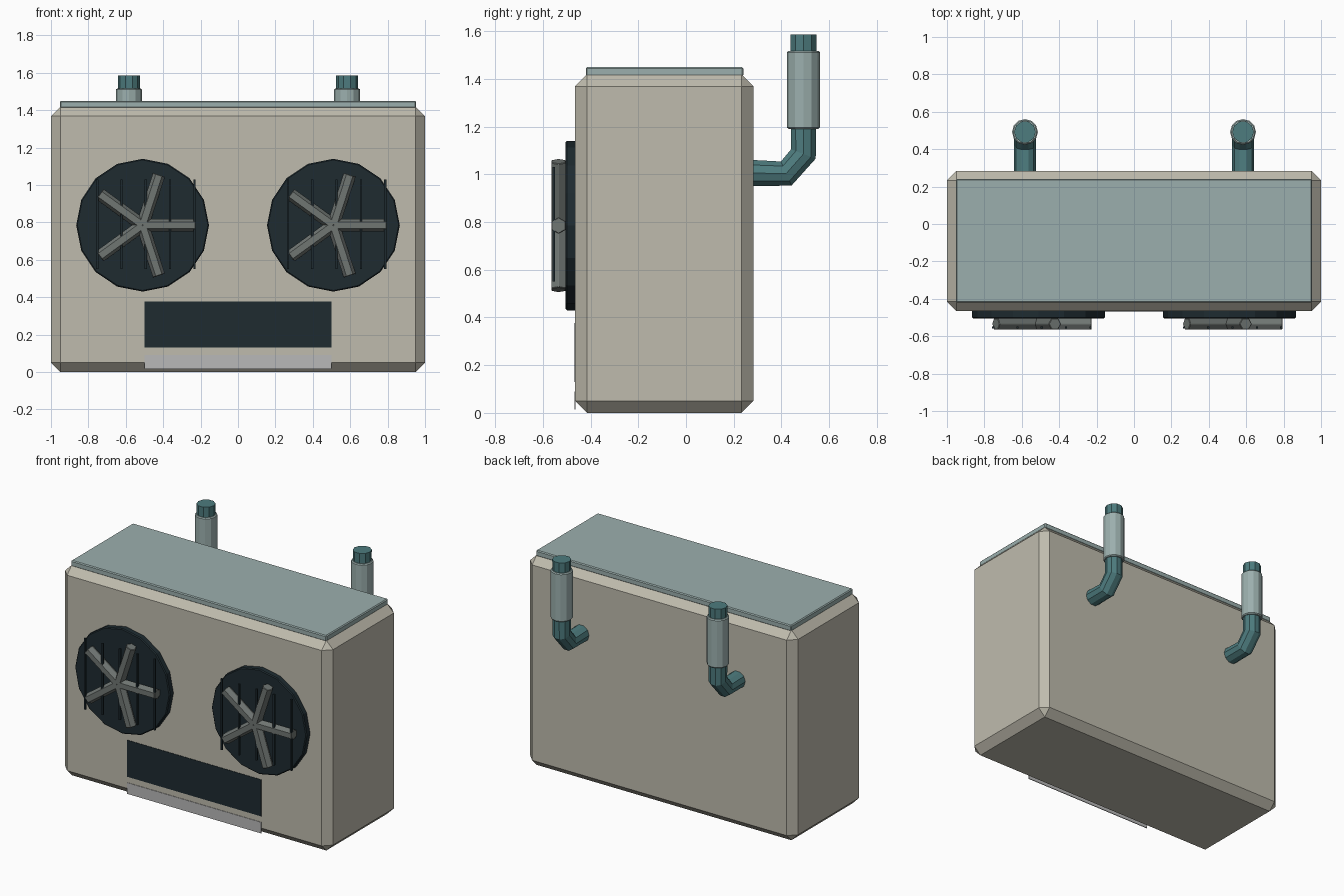
import bpy, bmesh
from math import cos, sin, pi, radians
from mathutils import Vector

if "Cube" in bpy.data.objects:
    bpy.data.objects.remove(bpy.data.objects["Cube"])


def material(name, rgb):
    m = bpy.data.materials.new(name)
    m.diffuse_color = (*rgb, 1)
    m.use_nodes = True
    m.node_tree.nodes["Principled BSDF"].inputs["Base Color"].default_value = m.diffuse_color
    return m


CASE = material("case_beige", (0.52, 0.50, 0.42))
LID = material("pale_teal", (0.33, 0.43, 0.42))
PIPE = material("pipe_teal", (0.075, 0.20, 0.21))
DARK = material("dark_slate", (0.013, 0.024, 0.03))
METAL = material("blade_grey", (0.16, 0.18, 0.17))
TRIM = material("trim_grey", (0.48, 0.48, 0.48))


def finish(name, bm, mat, bevel):
    bmesh.ops.recalc_face_normals(bm, faces=bm.faces)
    me = bpy.data.meshes.new(name)
    bm.to_mesh(me)
    bm.free()
    me.materials.append(mat)
    ob = bpy.data.objects.new(name, me)
    bpy.context.collection.objects.link(ob)
    if bevel:
        mod = ob.modifiers.new("chamfer", "BEVEL")
        mod.width, mod.segments = bevel, 1
        mod.limit_method, mod.angle_limit = "ANGLE", radians(60)
    return ob


def box(name, lo, hi, mat, bevel=0):
    lo, hi = Vector(lo), Vector(hi)
    bm = bmesh.new()
    bmesh.ops.create_cube(bm, size=1)
    for v in bm.verts:
        v.co = (lo + hi) / 2 + v.co * (hi - lo)
    return finish(name, bm, mat, bevel)


def sweep(name, pts, side, r, n, mat, bevel=0):
    """Capped n-sided tube along a planar path; side is the plane normal."""
    pts, u = [Vector(p) for p in pts], Vector(side)
    bm, rings = bmesh.new(), []
    for i, p in enumerate(pts):
        a = (p - pts[max(i - 1, 0)]).normalized()
        b = (pts[min(i + 1, len(pts) - 1)] - p).normalized()
        v = (a + b).normalized().cross(u)
        rings.append([bm.verts.new(p + r * (u * cos(k * 2 * pi / n) + v * sin(k * 2 * pi / n)))
                      for k in range(n)])
    for r0, r1 in zip(rings, rings[1:]):
        for k in range(n):
            bm.faces.new((r0[k], r0[(k + 1) % n], r1[(k + 1) % n], r1[k]))
    bm.faces.new(rings[0])
    bm.faces.new(rings[-1])
    return finish(name, bm, mat, bevel)


# Chamfered case and lid
box("case", (-1, -0.465, 0), (1, 0.283, 1.418), CASE, 0.05)
box("lid", (-0.953, -0.42, 1.41), (0.953, 0.24, 1.45), LID, 0.006)

# Front vent panel and lower trim strip
box("vent_panel", (-0.5, -0.468, 0.13), (0.5, -0.46, 0.377), DARK)
box("trim_strip", (-0.5, -0.468, 0.015), (0.5, -0.463, 0.09), TRIM)

for tag, s in (("left", -1), ("right", 1)):
    # Fan disc
    fx, fz = s * 0.51, 0.785
    sweep("fan_disc_" + tag, [(fx, -0.46, fz), (fx, -0.505, fz)], (1, 0, 0), 0.355, 16, DARK, 0.006)

    # Five radial hexagonal blades
    for i in range(5):
        a = i * 2 * pi / 5
        d = Vector((cos(a), 0, sin(a)))
        c = Vector((fx, -0.534, fz))
        sweep(f"fan_blade_{tag}_{i}", [c, c + d * 0.283], (-sin(a), 0, cos(a)), 0.035, 6, METAL, 0.003)

    # Thin upright guard bars
    for i in range(5):
        x = fx - 0.243 + i * 0.13
        box(f"guard_bar_{tag}_{i}", (x - 0.006, -0.56, 0.55), (x + 0.006, -0.548, 1.03), DARK)

    # Rear elbow pipe with sleeve
    px = s * 0.583
    sweep("pipe_" + tag, [(px, 0.27, 1.005), (px, 0.42, 1.003), (px, 0.492, 1.085), (px, 0.492, 1.585)],
          (1, 0, 0), 0.058, 10, PIPE)
    sweep("pipe_sleeve_" + tag, [(px, 0.492, 1.19), (px, 0.492, 1.517)], (1, 0, 0), 0.069, 12, LID, 0.006)
